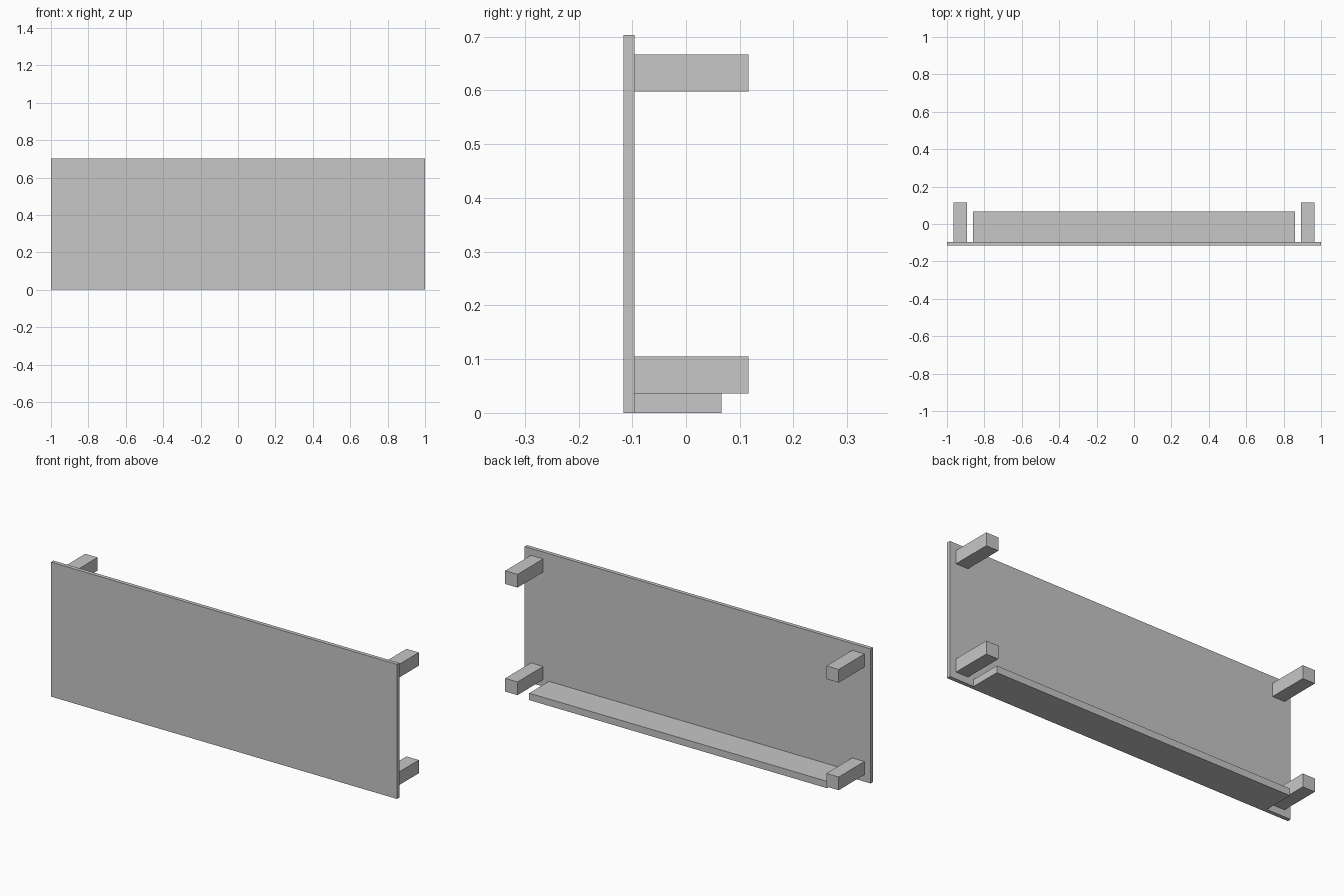
import bpy

if "Cube" in bpy.data.objects:
    bpy.data.objects.remove(bpy.data.objects["Cube"], do_unlink=True)

# Single plain light grey
grey = bpy.data.materials.new("light grey")
grey.use_nodes = True
colour = (0.57, 0.57, 0.57, 1)
grey.diffuse_color = colour
grey.node_tree.nodes["Principled BSDF"].inputs["Base Color"].default_value = colour


def box(name, x, y, z):
    """Box spanning the given (min, max) ranges."""
    spans = (x, y, z)
    bpy.ops.mesh.primitive_cube_add(size=1, location=[(a + b) / 2 for a, b in spans])
    obj = bpy.context.object
    obj.name = name
    obj.scale = [b - a for a, b in spans]
    bpy.ops.object.transform_apply(location=False, rotation=False, scale=True)
    obj.data.materials.append(grey)


PANEL_BACK = -0.096

# Thin upright front panel
box("front_panel", (-1, 1), (-0.116, PANEL_BACK), (0, 0.703))

# Low ledge along the bottom of the back
box("bottom_ledge", (-0.86, 0.86), (PANEL_BACK, 0.066), (0, 0.036))

# Four mounting blocks near the corners
for level, z in (("lower", (0.036, 0.105)), ("upper", (0.598, 0.667))):
    box(level + "_left_block", (0.893, 0.964), (PANEL_BACK, 0.116), z)
    box(level + "_right_block", (-0.964, -0.893), (PANEL_BACK, 0.116), z)
